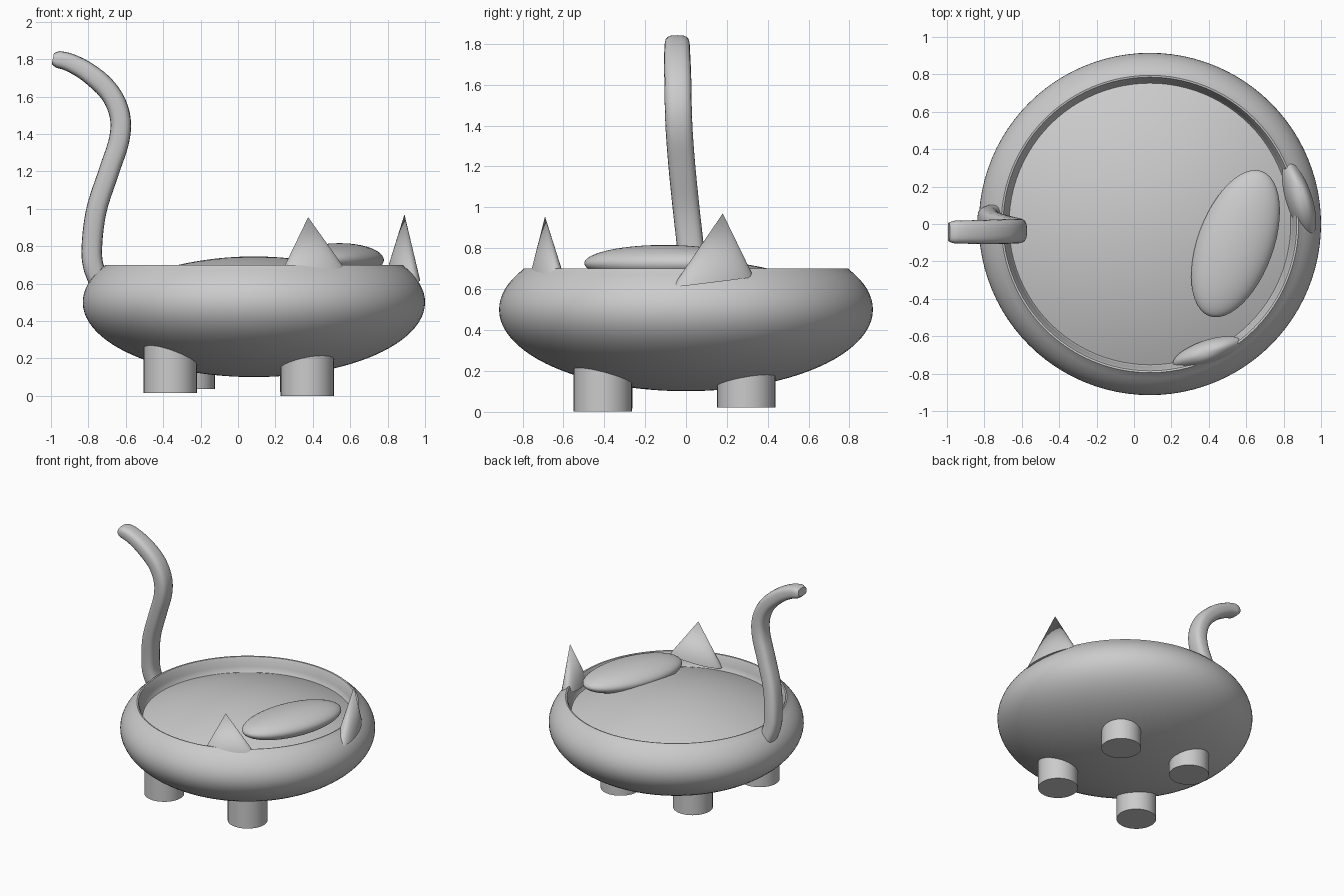
import bpy, bmesh, math
from mathutils import Vector

if "Cube" in bpy.data.objects:
    bpy.data.objects.remove(bpy.data.objects["Cube"])

CX = 0.085  # bowl axis


def finish(bm, name, angle=35):
    bmesh.ops.recalc_face_normals(bm, faces=bm.faces)
    me = bpy.data.meshes.new(name)
    bm.to_mesh(me)
    bm.free()
    ob = bpy.data.objects.new(name, me)
    bpy.context.collection.objects.link(ob)
    bpy.ops.object.select_all(action='DESELECT')
    ob.select_set(True)
    bpy.context.view_layer.objects.active = ob
    bpy.ops.object.shade_smooth_by_angle(angle=math.radians(angle))
    return ob


def lathe(name, profile, steps=96):
    bm = bmesh.new()
    vs = [bm.verts.new((CX + r, 0, z)) for r, z in profile]
    es = [bm.edges.new(p) for p in zip(vs, vs[1:])]
    bmesh.ops.spin(bm, geom=vs + es, cent=(CX, 0, 0), axis=(0, 0, 1),
                   angle=math.tau, steps=steps)
    bmesh.ops.remove_doubles(bm, verts=bm.verts, dist=1e-4)
    return finish(bm, name)


def catmull(pts, n):
    pts = [Vector(p) for p in pts]
    ext = [2 * pts[0] - pts[1]] + pts + [2 * pts[-1] - pts[-2]]
    out = []
    for i in range(1, len(ext) - 2):
        a, b, c, d = ext[i - 1:i + 3]
        for k in range(n):
            t = k / n
            out.append(0.5 * (2 * b + (c - a) * t + (2 * a - 5 * b + 4 * c - d) * t ** 2
                              + (3 * b - a - 3 * c + d) * t ** 3))
    return out + [pts[-1]]


# Bowl: truncated flattened sphere with a lip and an inner wall
end = math.asin(0.195 / 0.4)
arc = [-math.pi / 2 + (end + math.pi / 2) * i / 32 for i in range(33)]
outer = [(0.915 * math.cos(a), 0.5 + 0.4 * math.sin(a)) for a in arc]
lathe("bowl", outer + [(0.795, 0.70), (0.785, 0.698), (0.773, 0.67), (0.765, 0.63),
                       (0.755, 0.59), (0.735, 0.57), (0, 0.57)])

# Domed cushion inside the bowl
lathe("cushion", [(0.76 * i / 20, 0.745 - 0.16 * (i / 20) ** 2) for i in range(21)]
      + [(0.755, 0.572)])

# Head: squashed ellipsoid
bm = bmesh.new()
bmesh.ops.create_uvsphere(bm, u_segments=48, v_segments=24, radius=1)
head = finish(bm, "head", 60)
head.scale = (0.412, 0.203, 0.09)
head.rotation_euler.z = math.radians(70)
head.location = (0.543, -0.105, 0.726)


# Ears: elliptical cones given by tip and the two ends of the base
def ear(name, tip, p, q, half, n=40):
    p, q = Vector(p), Vector(q)
    mid, u = (p + q) / 2, (q - p) / 2
    v = Vector((-u.y, u.x, 0)).normalized() * half
    bm = bmesh.new()
    top = bm.verts.new(tip)
    ring = [bm.verts.new(mid + u * math.cos(math.tau * i / n) + v * math.sin(math.tau * i / n))
            for i in range(n)]
    for i in range(n):
        bm.faces.new((ring[i], ring[(i + 1) % n], top))
    bm.faces.new(ring)
    finish(bm, name)


ear("front_ear", (0.375, -0.69, 0.955), (0.21, -0.75, 0.61), (0.57, -0.625, 0.68), 0.065)
ear("side_ear", (0.89, 0.18, 0.97), (0.82, 0.33, 0.66), (0.945, -0.065, 0.61), 0.07)

# Legs
for i, (x, y, z) in enumerate([(-0.362, -0.405, 0.015), (0.37, -0.408, 0.0),
                               (-0.267, 0.295, 0.035), (0.367, 0.295, 0.02)]):
    bm = bmesh.new()
    bmesh.ops.create_cone(bm, cap_ends=True, segments=32, radius1=0.143, radius2=0.143,
                          depth=0.3 - z)
    bmesh.ops.translate(bm, verts=bm.verts, vec=(x, y, (0.3 + z) / 2))
    finish(bm, f"leg_{i + 1}")

# Tail: rounded-square section swept along an S curve
path = catmull([(-0.73, 0.045, 0.58), (-0.775, 0.03, 0.7), (-0.78, 0.02, 0.82),
                (-0.755, 0.0, 1.0), (-0.69, -0.02, 1.2), (-0.635, -0.033, 1.37),
                (-0.632, -0.038, 1.5), (-0.685, -0.04, 1.62), (-0.79, -0.043, 1.72),
                (-0.9, -0.043, 1.782), (-0.99, -0.043, 1.803)], 6)
bm = bmesh.new()
rings, N = [], 24
for i, c in enumerate(path):
    t = path[min(i + 1, len(path) - 1)] - path[max(i - 1, 0)]
    nrm = Vector((t.z, 0, -t.x)).normalized()
    left = len(path) - 1 - i
    taper = 1 - 0.2 * max(0, 1 - left / 14)
    taper *= {0: 0.65, 1: 0.88}.get(left, 1)
    ring = []
    for k in range(N):
        a = math.tau * k / N
        ca, sa = math.cos(a), math.sin(a)
        sq = (ca ** 4 + sa ** 4) ** -0.18
        ring.append(bm.verts.new(c + nrm * 0.055 * sq * ca * taper
                                 + Vector((0, 0.066, 0)) * sq * sa * (1 + taper) / 2))
    rings.append(ring)
for r0, r1 in zip(rings, rings[1:]):
    for k in range(N):
        bm.faces.new((r0[k], r0[(k + 1) % N], r1[(k + 1) % N], r1[k]))
bm.faces.new(rings[0])
bm.faces.new(rings[-1])
finish(bm, "tail", 50)
